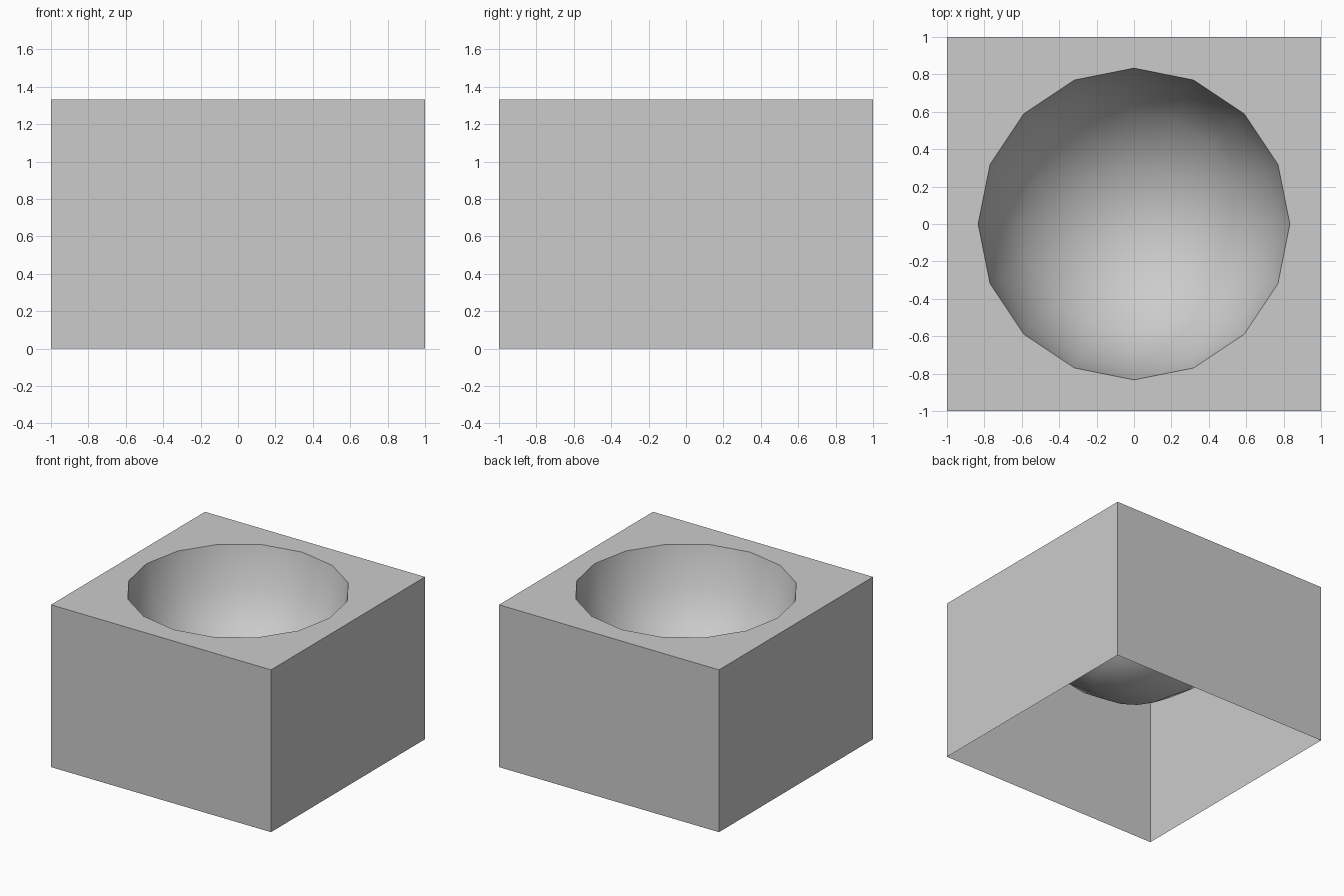
import bpy, bmesh
from math import cos, sin, tau

if "Cube" in bpy.data.objects:
    bpy.data.objects.remove(bpy.data.objects["Cube"])

HEIGHT = 4 / 3      # box height and rim level
RADIUS = 0.833      # bowl radius
SEGMENTS = 16


def finish(bm, name, smooth=False):
    mesh = bpy.data.meshes.new(name)
    for f in bm.faces:
        f.smooth = smooth
    bm.to_mesh(mesh)
    bm.free()
    obj = bpy.data.objects.new(name, mesh)
    bpy.context.collection.objects.link(obj)
    return obj


def loop(bm, points):
    verts = [bm.verts.new(p) for p in points]
    edges = [bm.edges.new((v, verts[(i + 1) % len(verts)])) for i, v in enumerate(verts)]
    return verts, edges


# Casing: four thin walls, open underneath, top plate with a round hole
bm = bmesh.new()
corners = [(-1, -1), (1, -1), (1, 1), (-1, 1)]
top, top_edges = loop(bm, [(x, y, HEIGHT) for x, y in corners])
base, _ = loop(bm, [(x, y, 0) for x, y in corners])
_, hole_edges = loop(bm, [(RADIUS * cos(tau * i / SEGMENTS), RADIUS * sin(tau * i / SEGMENTS), HEIGHT)
                          for i in range(SEGMENTS)])
plate = bmesh.ops.triangle_fill(bm, edges=top_edges + hole_edges, use_beauty=True, normal=(0, 0, 1))
for f in [g for g in plate["geom"] if isinstance(g, bmesh.types.BMFace)]:
    f.normal_update()
    if f.normal.z < 0:
        f.normal_flip()
for i in range(4):
    j = (i + 1) % 4
    bm.faces.new((base[i], base[j], top[j], top[i]))
finish(bm, "casing")

# Bowl: lower half of a sphere hanging from the hole, facing inward
bm = bmesh.new()
bmesh.ops.create_uvsphere(bm, u_segments=SEGMENTS, v_segments=8, radius=RADIUS)
bmesh.ops.delete(bm, geom=[v for v in bm.verts if v.co.z > 0.001], context="VERTS")
bmesh.ops.reverse_faces(bm, faces=bm.faces[:])
bmesh.ops.translate(bm, verts=bm.verts[:], vec=(0, 0, HEIGHT))
finish(bm, "bowl", smooth=True)
